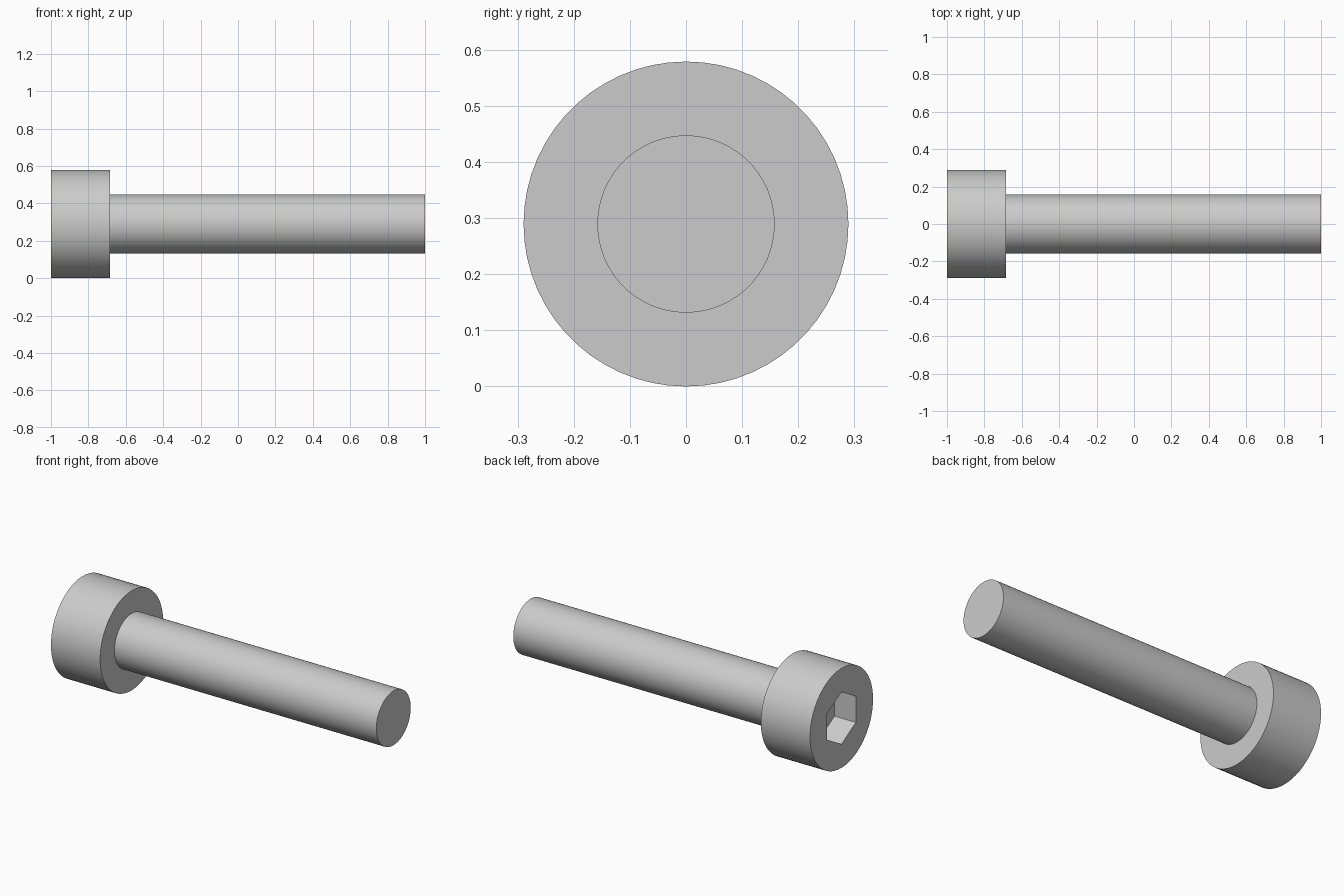
import bpy
import bmesh
from math import cos, sin, pi, radians

cube = bpy.data.objects.get("Cube")
if cube:
    bpy.data.objects.remove(cube, do_unlink=True)

SEGMENTS = 60
HEAD_R, SHANK_R, SOCKET_R = 0.2895, 0.158, 0.152
HEAD_END, SHOULDER, TIP = -1.0, -0.684, 1.0
SOCKET_DEPTH = 0.137

steel = bpy.data.materials.new("steel grey")
steel.use_nodes = True
colour = (0.6, 0.6, 0.6, 1)
steel.diffuse_color = colour
steel.node_tree.nodes["Principled BSDF"].inputs["Base Color"].default_value = colour


def ring(bm, x, radius, hexagonal=False):
    """Loop of vertices around the screw axis, round or hexagonal (corner up)."""
    verts = []
    for i in range(SEGMENTS):
        a = 2 * pi * i / SEGMENTS
        r = radius
        if hexagonal:
            r *= cos(pi / 6) / cos(a % (pi / 3) - pi / 6)
        verts.append(bm.verts.new((x, r * sin(a), HEAD_R + r * cos(a))))
    return verts


def lathe(name, sections):
    """Skin a closed solid through rings given as (x, radius, hexagonal)."""
    bm = bmesh.new()
    rings = [ring(bm, *s) for s in sections]
    for a, b in zip(rings, rings[1:]):
        for i in range(SEGMENTS):
            j = (i + 1) % SEGMENTS
            bm.faces.new((a[i], a[j], b[j], b[i]))
    bm.faces.new(rings[0])
    bm.faces.new(rings[-1])
    bmesh.ops.recalc_face_normals(bm, faces=bm.faces[:])
    mesh = bpy.data.meshes.new(name)
    bm.to_mesh(mesh)
    bm.free()
    mesh.materials.append(steel)
    obj = bpy.data.objects.new(name, mesh)
    bpy.context.collection.objects.link(obj)
    bpy.ops.object.select_all(action="DESELECT")
    obj.select_set(True)
    bpy.context.view_layer.objects.active = obj
    bpy.ops.object.shade_smooth_by_angle(angle=radians(30))
    return obj


# Cylindrical head with a hexagonal socket sunk into its end
lathe("screw_head", [
    (HEAD_END + SOCKET_DEPTH, SOCKET_R, True),
    (HEAD_END, SOCKET_R, True),
    (HEAD_END, HEAD_R, False),
    (SHOULDER, HEAD_R, False),
])

# Plain shank, seated slightly inside the head
lathe("screw_shank", [
    (SHOULDER - 0.02, SHANK_R, False),
    (TIP, SHANK_R, False),
])
